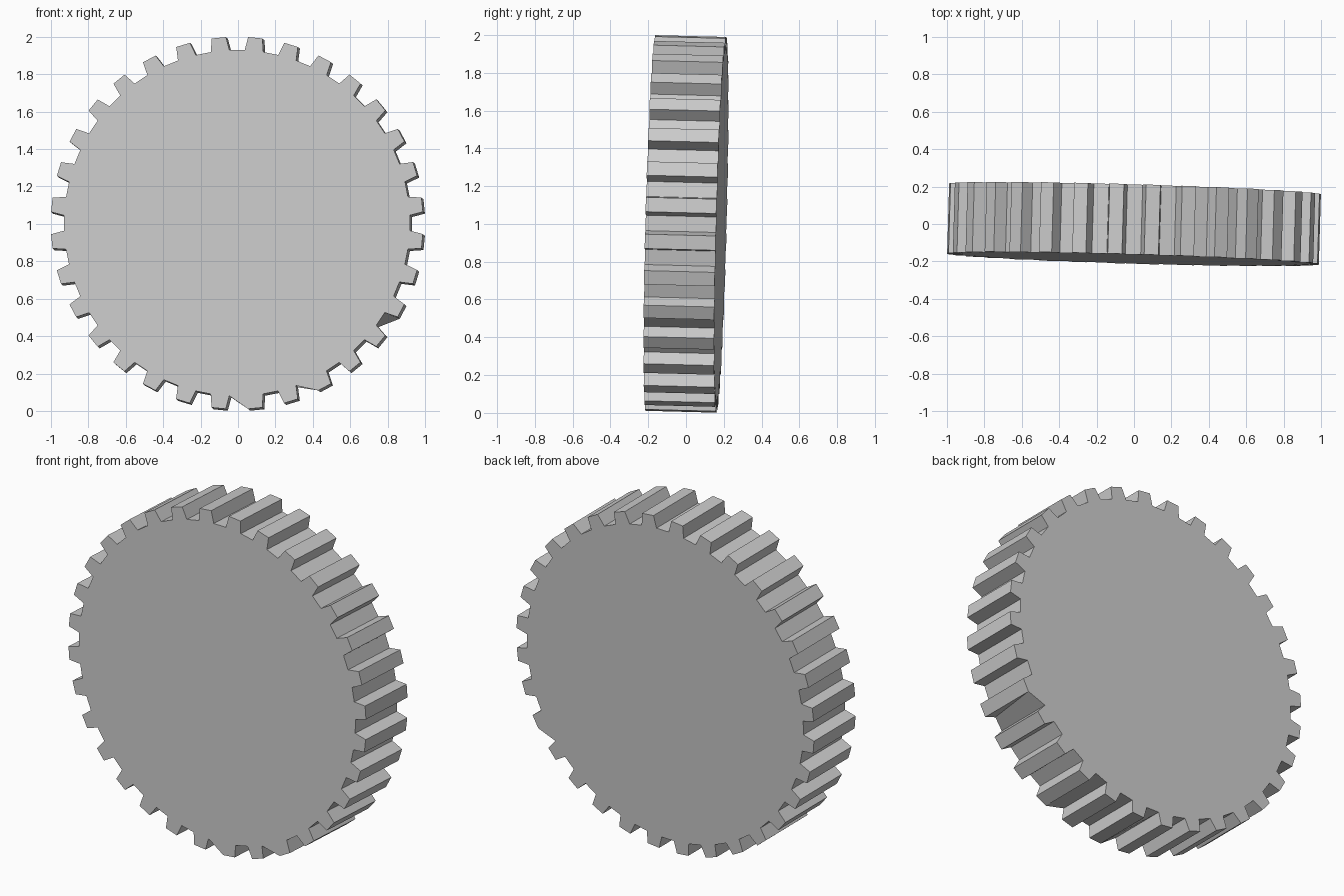
import bpy, bmesh, math
from mathutils import Matrix, Vector

cube = bpy.data.objects.get("Cube")
if cube:
    bpy.data.objects.remove(cube)

TEETH = 32
TIP_R, ROOT_R = 0.996, 0.925
TIP_HALF, ROOT_HALF = math.radians(2.2), math.radians(3.1)
HALF_THICK = 0.187
# Teeth whose leading root corner is chipped away to a straight slope, per face
CHIPPED = {-1: (24, 26), 1: (29,)}

# Plain grey metal
grey = bpy.data.materials.new("grey_metal")
grey.use_nodes = True
colour = (0.6, 0.6, 0.6, 1)
grey.diffuse_color = colour
grey.node_tree.nodes["Principled BSDF"].inputs["Base Color"].default_value = colour


def outline(bm, side):
    """Ring of corners, four per tooth; chipped corners reuse the tip corner."""
    ring = []
    for k in range(TEETH):
        mid = (k + 0.5) * math.tau / TEETH
        corners = []
        for r, off in ((ROOT_R, -ROOT_HALF), (TIP_R, -TIP_HALF),
                       (TIP_R, TIP_HALF), (ROOT_R, ROOT_HALF)):
            a = mid + off
            corners.append((r * math.cos(a), side * HALF_THICK, r * math.sin(a)))
        verts = [None if i == 0 and k in CHIPPED[side] else bm.verts.new(c)
                 for i, c in enumerate(corners)]
        verts[0] = verts[0] or verts[1]
        ring += verts
    return ring


def unique(verts):
    return list(dict.fromkeys(verts))


# Gear body: two toothed caps joined by flat walls
bm = bmesh.new()
front, back = outline(bm, -1), outline(bm, 1)
bm.faces.new(unique(front))
bm.faces.new(unique(reversed(back)))
for i in range(len(front)):
    j = (i + 1) % len(front)
    bm.faces.new(unique((front[j], front[i], back[i], back[j])))
bmesh.ops.recalc_face_normals(bm, faces=bm.faces)

# Slight lean of the axle direction
axle = Vector((0.029, 1, -0.026))
lean = Vector((0, 1, 0)).rotation_difference(axle).to_matrix().to_4x4()
bm.transform(Matrix.Translation((0, 0, 1)) @ lean)

mesh = bpy.data.meshes.new("gear_wheel")
bm.to_mesh(mesh)
bm.free()
mesh.materials.append(grey)
gear = bpy.data.objects.new("gear_wheel", mesh)
bpy.context.collection.objects.link(gear)
